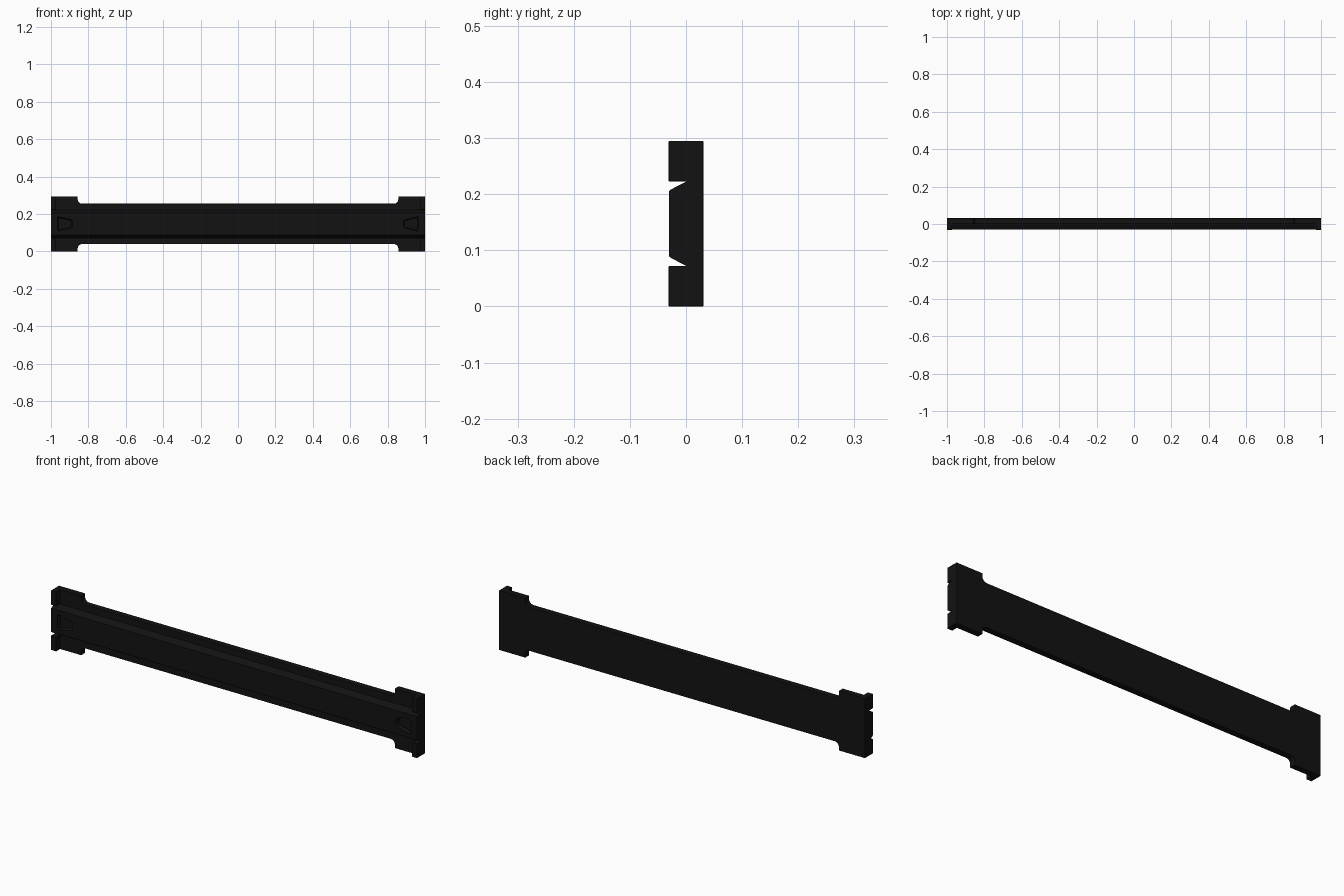
import bpy, math
from mathutils import Vector

if "Cube" in bpy.data.objects:
    bpy.data.objects.remove(bpy.data.objects["Cube"])

H = 0.295          # overall height
MID = H / 2
T = 0.031          # half depth

black = bpy.data.materials.new("black_finish")
black.diffuse_color = (0.006, 0.006, 0.006, 1)
black.use_nodes = True
black.node_tree.nodes["Principled BSDF"].inputs["Base Color"].default_value = black.diffuse_color


def prism(name, pts, a, b, place, bevel=0.0, end_scale=1.0):
    """Extrude a 2D outline from a to b; place maps (u, v, w) to xyz."""
    n = len(pts)
    cu, cv = sum(p[0] for p in pts) / n, sum(p[1] for p in pts) / n
    verts = [place(u, v, a) for u, v in pts]
    verts += [place(cu + (u - cu) * end_scale, cv + (v - cv) * end_scale, b) for u, v in pts]
    faces = [tuple(range(n)), tuple(range(2 * n - 1, n - 1, -1))]
    faces += [(i, i + n, (i + 1) % n + n, (i + 1) % n) for i in range(n)]
    me = bpy.data.meshes.new(name)
    me.from_pydata([Vector(v) for v in verts], [], faces)
    ob = bpy.data.objects.new(name, me)
    bpy.context.collection.objects.link(ob)
    me.materials.append(black)
    # make normals point outward
    import bmesh
    bm = bmesh.new()
    bm.from_mesh(me)
    bmesh.ops.recalc_face_normals(bm, faces=bm.faces)
    bm.to_mesh(me)
    bm.free()
    if bevel:
        m = ob.modifiers.new("edge", "BEVEL")
        m.width, m.segments, m.limit_method = bevel, 2, 'ANGLE'
        m.angle_limit = math.radians(50)
    return ob


def along_y(u, v, w):
    return (u, w, v)


def along_x(u, v, w):
    return (w, u, v)


# Back plate: slim beam with taller end flanges and filleted inner corners
r = 0.023
fx, beam = 0.857, 0.108
quarter = [(1, MID), (fx, MID)]
for i in range(7):
    t = -math.pi / 2 * i / 6
    quarter.append((fx - r + r * math.cos(t), beam + r + r * math.sin(t)))
upper = quarter + [(-x, z) for x, z in reversed(quarter)]
outline = upper + [(x, -z) for x, z in reversed(upper)]
prism("back_plate", [(x, z + MID) for x, z in outline], 0.0, T, along_y, 0.0015)

# Raised front ridge with slanted upper and lower faces
ridge = prism("front_ridge",
              [(0.001, 0.072), (0.001, 0.223), (-0.026, 0.209), (-T + 0.001, 0.206),
               (-T + 0.001, 0.089), (-0.026, 0.086)], -1, 1, along_x)

# Tapered pockets near both ends, and the front lips at the four corners
for side, s in (("left", -1), ("right", 1)):
    pocket = [(0.962, 0.188), (0.968, 0.182), (0.968, 0.113), (0.962, 0.107),
              (0.890, 0.124), (0.882, 0.134), (0.882, 0.161), (0.890, 0.171)]
    cutter = prism(side + "_pocket_cutter", [(s * x, z) for x, z in pocket],
                   -0.034, -0.014, along_y, end_scale=0.8)
    cutter.hide_render = True
    cutter.hide_set(True)
    cut = ridge.modifiers.new(side + "_pocket", "BOOLEAN")
    cut.operation, cut.solver, cut.object = 'DIFFERENCE', 'EXACT', cutter
    for level, z0, z1 in (("lower", 0, 0.072), ("upper", 0.223, H)):
        prism(f"{side}_{level}_lip", [(-T, z0), (0.004, z0), (0.004, z1), (-T, z1)],
              s * 0.972, s * 1.0, along_x, 0.0015)
